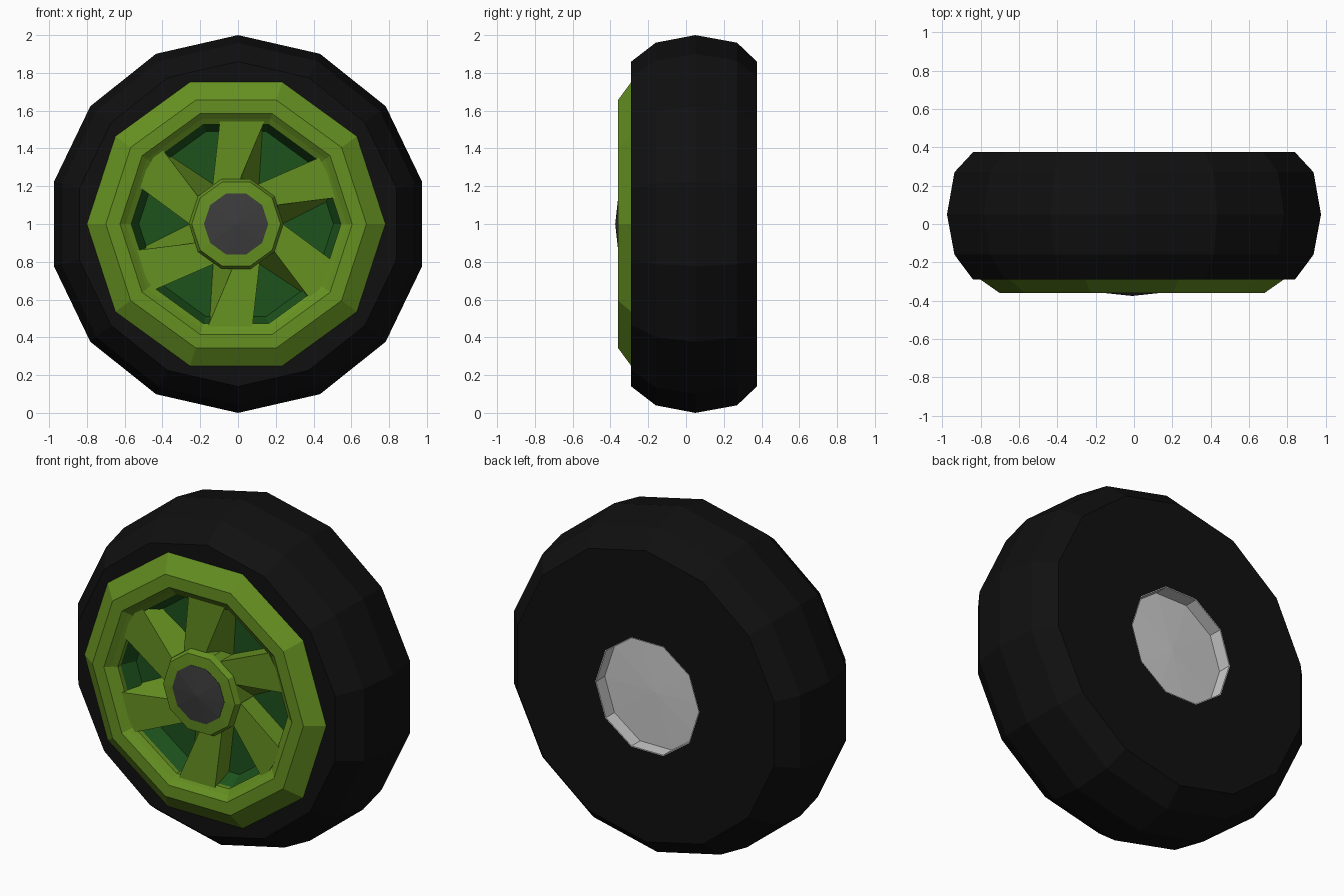
import bpy, bmesh
from math import sin, cos, pi, radians
from mathutils import Matrix

if "Cube" in bpy.data.objects:
    bpy.data.objects.remove(bpy.data.objects["Cube"])

CX, CZ = -0.01, 1.0   # rim centre


def material(name, rgb):
    m = bpy.data.materials.new(name)
    m.diffuse_color = (*rgb, 1)
    m.use_nodes = True
    m.node_tree.nodes["Principled BSDF"].inputs["Base Color"].default_value = m.diffuse_color
    return m


rubber = material("rubber", (0.005, 0.005, 0.005))
green = material("green", (0.13, 0.28, 0.015))
dark_green = material("dark_green", (0.012, 0.085, 0.012))
charcoal = material("charcoal", (0.045, 0.045, 0.045))


def finish(name, bm, mat=None):
    bmesh.ops.recalc_face_normals(bm, faces=bm.faces)
    mesh = bpy.data.meshes.new(name)
    bm.to_mesh(mesh)
    bm.free()
    ob = bpy.data.objects.new(name, mesh)
    bpy.context.collection.objects.link(ob)
    if mat:
        mesh.materials.append(mat)
    return ob


def lathe(bm, profile, sides, phase=0.0, cx=CX, ring=False):
    """Turn (y, radius) points around the y axis; radius 0 makes a pole."""
    rows = []
    for y, r in profile:
        if r == 0:
            rows.append([bm.verts.new((cx, y, CZ))] * sides)
        else:
            rows.append([bm.verts.new((cx + r * cos(phase + 2 * pi * i / sides), y,
                                       CZ + r * sin(phase + 2 * pi * i / sides)))
                         for i in range(sides)])
    pairs = list(zip(rows, rows[1:]))
    if ring:
        pairs.append((rows[-1], rows[0]))
    for a, b in pairs:
        for i in range(sides):
            j = (i + 1) % sides
            quad = list(dict.fromkeys((a[i], a[j], b[j], b[i])))
            if len(quad) > 2:
                bm.faces.new(quad)


def turned(name, profile, mat=None, ring=False):
    bm = bmesh.new()
    lathe(bm, profile, 10, ring=ring)
    return finish(name, bm, mat)


# tyre: solid 14-sided body, opened by the cutter at front and back
bm = bmesh.new()
lathe(bm, [(-0.29, 0), (-0.29, 0.86), (-0.16, 0.96), (0.05, 1.0),
           (0.27, 0.96), (0.375, 0.86), (0.375, 0)], 14, pi / 2, 0)
tyre = finish("tyre", bm, rubber)

bm = bmesh.new()
lathe(bm, [(-0.5, 0), (-0.5, 0.7), (-0.16, 0.7), (-0.16, 0)], 10)
lathe(bm, [(0.2, 0), (0.2, 0.34), (0.5, 0.34), (0.5, 0)], 10)
cutter = finish("tyre_cutter", bm)
cutter.hide_render = True
cutter.hide_set(True)
cut = tyre.modifiers.new("openings", 'BOOLEAN')
cut.object = cutter
cut.operation = 'DIFFERENCE'
cut.solver = 'EXACT'

# rim ring
turned("rim", [(-0.28, 0.79), (-0.29, 0.79), (-0.36, 0.69), (-0.36, 0.615),
               (-0.335, 0.585), (-0.315, 0.555), (-0.28, 0.555)], green, ring=True)

# dark dish behind the spokes
turned("rim_dish", [(-0.30, 0.56), (-0.20, 0.515), (-0.20, 0),
                    (-0.17, 0), (-0.17, 0.56), (-0.30, 0.56)], dark_green)

# hub and cap
turned("hub", [(-0.19, 0), (-0.19, 0.25), (-0.32, 0.25), (-0.35, 0.235),
               (-0.355, 0.17), (-0.355, 0)], green)
turned("hub_cap", [(-0.34, 0), (-0.34, 0.17), (-0.357, 0.17), (-0.375, 0)], charcoal)

# grey recessed plate at the back
turned("back_plate", [(0.26, 0), (0.26, 0.34), (0.375, 0.34), (0.375, 0.335),
                      (0.295, 0.335), (0.305, 0)])

# six swirled spokes, each a block with one sloping flank
front = [(-0.085, -0.325, 0.555), (0.155, -0.325, 0.555),
         (0.02, -0.315, 0.235), (-0.125, -0.315, 0.20)]
back = [(-0.085, -0.19, 0.54), (0.15, -0.19, 0.53),
        (0.13, -0.19, 0.20), (-0.125, -0.19, 0.20)]
bm = bmesh.new()
for k in range(6):
    spin = Matrix.Translation((CX, 0, CZ)) @ Matrix.Rotation(radians(60 * k), 4, 'Y')
    f = [bm.verts.new(p) for p in front]
    b = [bm.verts.new(p) for p in back]
    bm.faces.new(f)
    bm.faces.new(b[::-1])
    for i in range(4):
        j = (i + 1) % 4
        bm.faces.new((f[j], f[i], b[i], b[j]))
    bmesh.ops.transform(bm, matrix=spin, verts=f + b)
finish("spokes", bm, green)
